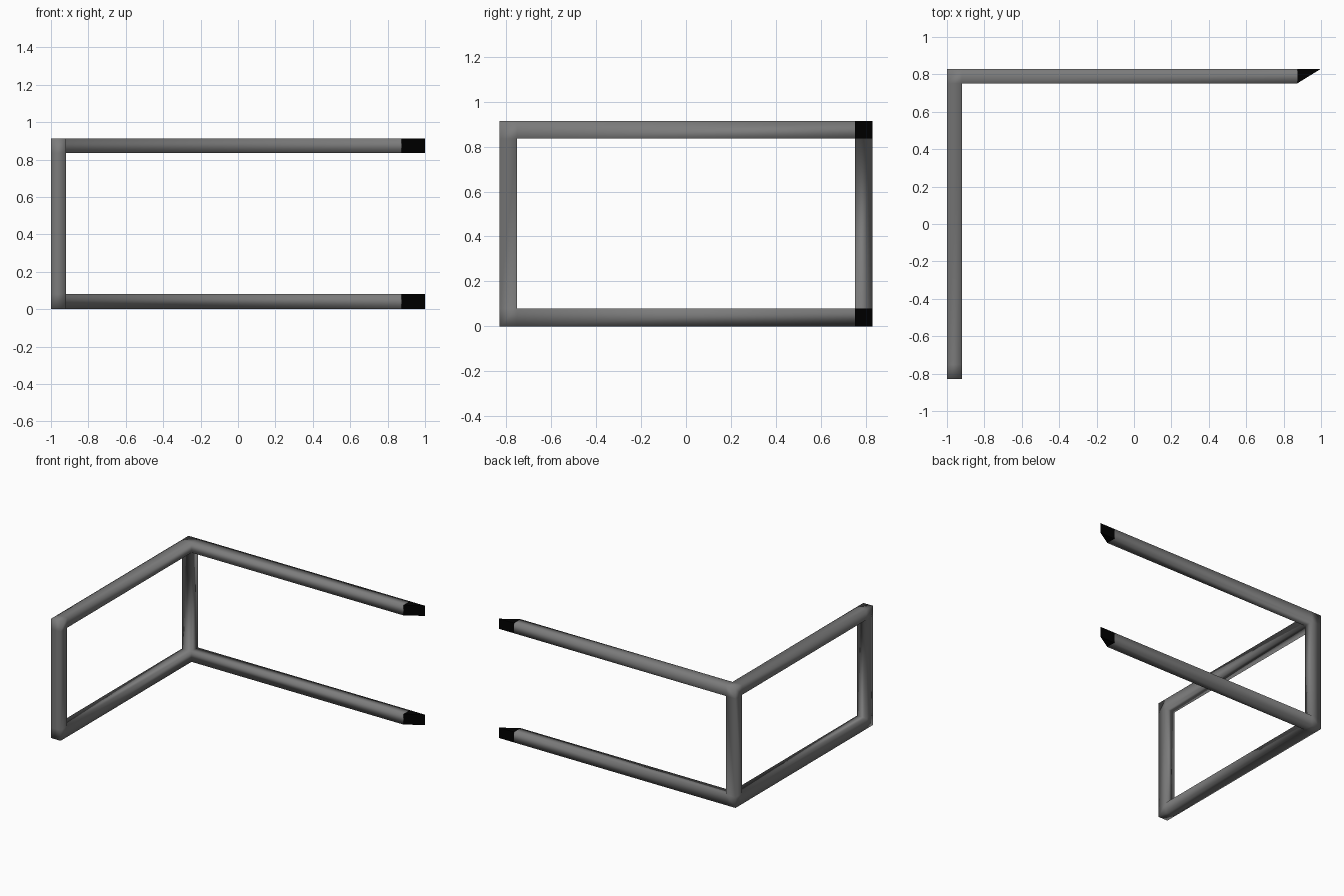
import bpy, bmesh
from itertools import product
from mathutils import Vector

if "Cube" in bpy.data.objects:
    bpy.data.objects.remove(bpy.data.objects["Cube"])

# Grid lines that bound the square tubes
X = [-1.0, -0.92, 0.873]
Y = [-0.83, -0.752, 0.752, 0.83]
Z = [0.0, 0.08, 0.835, 0.913]


def material(name, v):
    m = bpy.data.materials.new(name)
    m.diffuse_color = (v, v, v, 1)
    m.use_nodes = True
    m.node_tree.nodes["Principled BSDF"].inputs["Base Color"].default_value = m.diffuse_color
    return m


def add_object(name, bm, mat):
    bmesh.ops.recalc_face_normals(bm, faces=bm.faces)
    me = bpy.data.meshes.new(name)
    bm.to_mesh(me)
    bm.free()
    me.materials.append(mat)
    ob = bpy.data.objects.new(name, me)
    bpy.context.collection.objects.link(ob)
    return ob


def filled(i, j, k):
    """True where a tube occupies the grid cell."""
    if not (0 <= i < 2 and 0 <= j < 3 and 0 <= k < 3):
        return False
    if i == 1:                        # back rails
        return j == 2 and k != 1
    return j != 1 or k != 1           # side frame


# Welded L-shaped tube frame: skin of the filled cells
bm = bmesh.new()
verts = {}


def vert(c):
    if c not in verts:
        verts[c] = bm.verts.new((X[c[0]], Y[c[1]], Z[c[2]]))
    return verts[c]


for cell in product(range(2), range(3), range(3)):
    if not filled(*cell):
        continue
    for axis, side in product(range(3), (0, 1)):
        nb = list(cell)
        nb[axis] += 2 * side - 1
        if filled(*nb) or nb[0] == 2:   # rail ends stay open for the tips
            continue
        quad = []
        for u, v in ((0, 0), (1, 0), (1, 1), (0, 1)):
            c = list(cell)
            c[axis] += side
            c[(axis + 1) % 3] += u
            c[(axis + 2) % 3] += v
            quad.append(vert(tuple(c)))
        bm.faces.new(quad)
frame = add_object("tube_frame", bm, material("dark_grey", 0.2))
for p in frame.data.polygons:
    p.use_smooth = True

# Black angled tips on the two back rails
black = material("black", 0.0)
for name, z0, z1 in (("lower_rail_tip", Z[0], Z[1]), ("upper_rail_tip", Z[2], Z[3])):
    bm = bmesh.new()
    tri = [bm.verts.new((x, y, z0)) for x, y in ((X[2], Y[2]), (1.0, Y[3]), (X[2], Y[3]))]
    base = bm.faces.new(tri)
    ext = bmesh.ops.extrude_face_region(bm, geom=[base])["geom"]
    bmesh.ops.translate(bm, vec=Vector((0, 0, z1 - z0)),
                        verts=[g for g in ext if isinstance(g, bmesh.types.BMVert)])
    add_object(name, bm, black)
